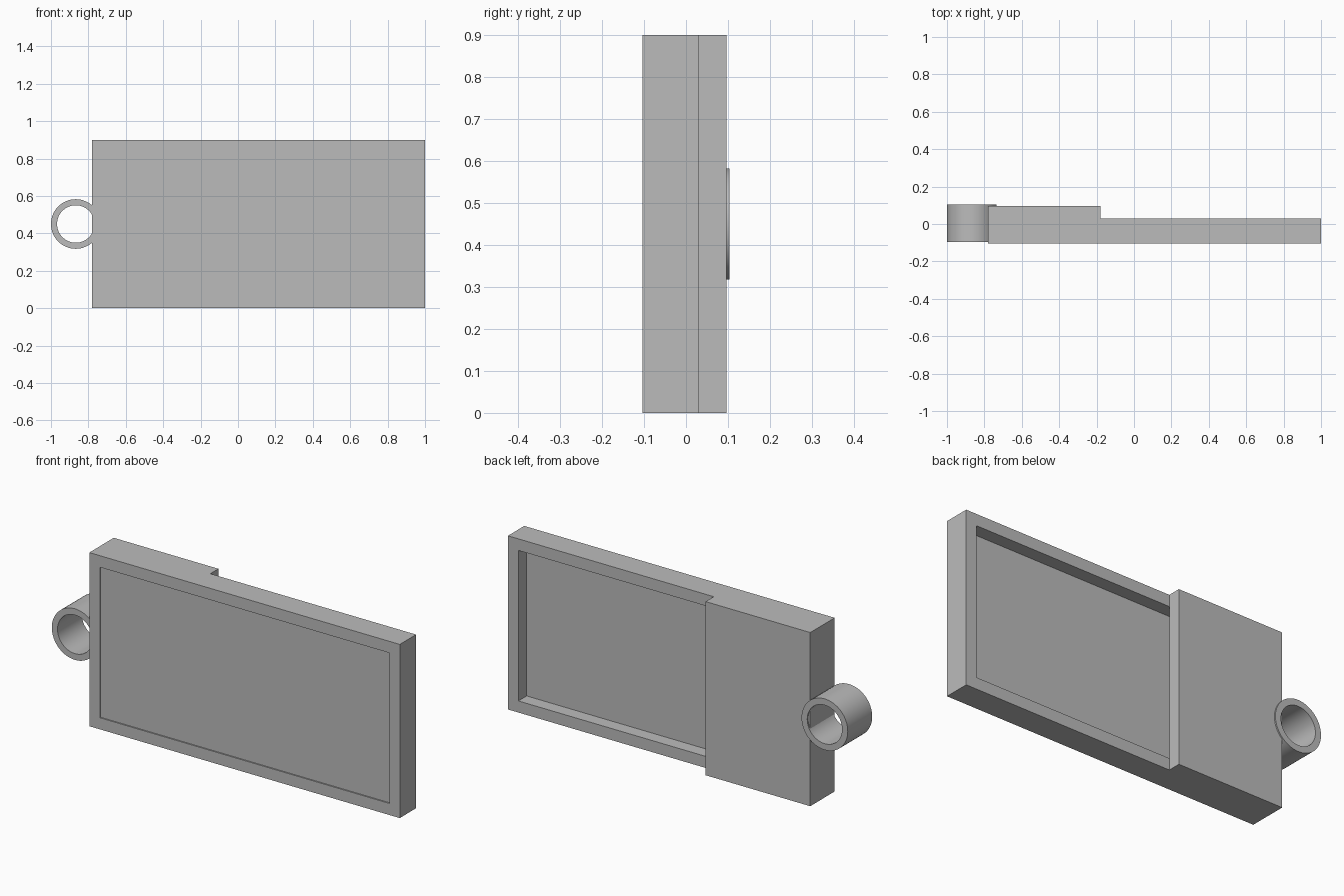
import bpy
import bmesh
import math

if "Cube" in bpy.data.objects:
    bpy.data.objects.remove(bpy.data.objects["Cube"], do_unlink=True)

grey = bpy.data.materials.new("plain grey")
grey.use_nodes = True
colour = (0.5, 0.5, 0.5, 1)
grey.diffuse_color = colour
grey.node_tree.nodes["Principled BSDF"].inputs["Base Color"].default_value = colour

LEFT, RIGHT, TOP = -0.78, 1.0, 0.9
FRONT, STEP, BACK = -0.1035, 0.03, 0.0965
BORDER = 0.06


def finish(name, bm):
    bmesh.ops.recalc_face_normals(bm, faces=bm.faces)
    mesh = bpy.data.meshes.new(name)
    bm.to_mesh(mesh)
    bm.free()
    mesh.materials.append(grey)
    obj = bpy.data.objects.new(name, mesh)
    bpy.context.collection.objects.link(obj)
    return obj


def rectangle(bm, inset, y):
    x0, x1, z0, z1 = LEFT + inset, RIGHT - inset, inset, TOP - inset
    return [bm.verts.new((x, y, z)) for x, z in ((x0, z0), (x1, z0), (x1, z1), (x0, z1))]


def bridge(bm, a, b):
    for i in range(len(a)):
        j = (i + 1) % len(a)
        bm.faces.new((a[i], a[j], b[j], b[i]))


# Framed tray: rim with a shallow front recess and a deep back recess
bm = bmesh.new()
profile = [(BORDER, -0.097), (BORDER, FRONT), (0, FRONT),
           (0, STEP), (BORDER, STEP), (BORDER, -0.038)]
loops = [rectangle(bm, inset, y) for inset, y in profile]
for a, b in zip(loops, loops[1:]):
    bridge(bm, a, b)
bm.faces.new(loops[0])
bm.faces.new(loops[-1])
finish("framed_tray", bm)

# Thick slab over one end of the back
bm = bmesh.new()
bmesh.ops.create_cube(bm, size=1)
bmesh.ops.scale(bm, vec=(0.6, BACK - STEP, TOP), verts=bm.verts)
bmesh.ops.translate(bm, vec=(LEFT + 0.3, (BACK + STEP) / 2, TOP / 2), verts=bm.verts)
finish("back_slab", bm)

# Hanging ring, a short open tube sunk into the end
bm = bmesh.new()
SIDES = 64
rings = []
for radius, y in ((0.1325, -0.0965), (0.1325, 0.1035), (0.1, 0.1035), (0.1, -0.0965)):
    angles = [math.tau * i / SIDES for i in range(SIDES)]
    rings.append([bm.verts.new((-0.8675 + radius * math.cos(t), y, 0.45 + radius * math.sin(t)))
                  for t in angles])
for i in range(4):
    bridge(bm, rings[i], rings[(i + 1) % 4])
ring = finish("hanging_ring", bm)
bpy.ops.object.select_all(action="DESELECT")
ring.select_set(True)
bpy.context.view_layer.objects.active = ring
bpy.ops.object.shade_smooth_by_angle(angle=math.radians(30))
